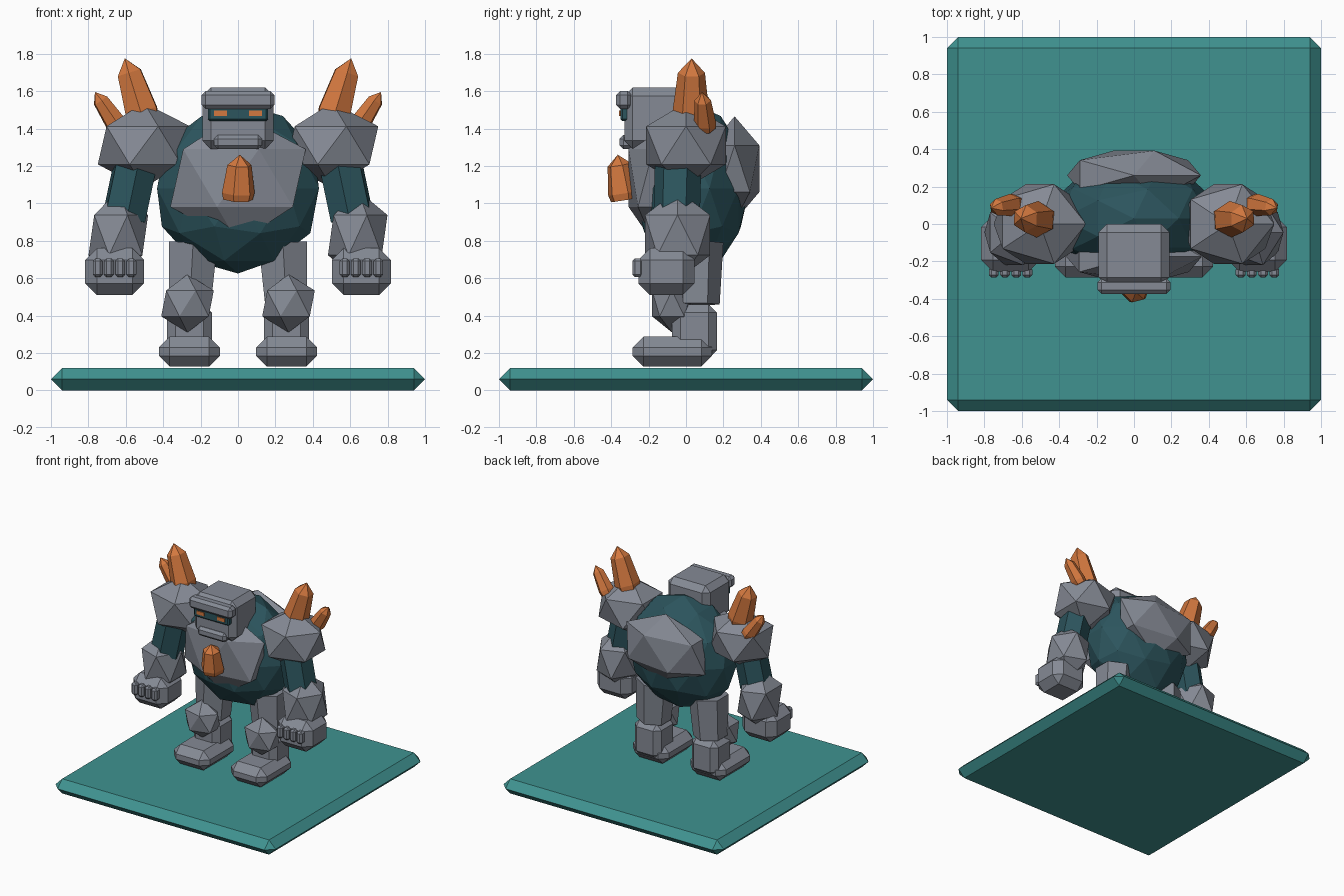
import bpy, bmesh, math
from mathutils import Vector, Matrix

if "Cube" in bpy.data.objects:
    bpy.data.objects.remove(bpy.data.objects["Cube"])


def material(name, rgb):
    m = bpy.data.materials.new(name)
    m.diffuse_color = (*rgb, 1)
    m.use_nodes = True
    m.node_tree.nodes["Principled BSDF"].inputs["Base Color"].default_value = m.diffuse_color
    return m


STONE = material("stone grey", (0.235, 0.255, 0.30))
DARK = material("dark teal", (0.025, 0.09, 0.11))
GROUND = material("ground teal", (0.05, 0.29, 0.28))
ORANGE = material("crystal orange", (0.66, 0.19, 0.05))


def finish(bm, name, mat):
    bmesh.ops.recalc_face_normals(bm, faces=bm.faces)
    me = bpy.data.meshes.new(name)
    bm.to_mesh(me)
    bm.free()
    me.materials.append(mat)
    ob = bpy.data.objects.new(name, me)
    bpy.context.collection.objects.link(ob)
    return ob


def rock(name, centre, radii, mat, subdiv=1):
    """Faceted ellipsoid."""
    bm = bmesh.new()
    bmesh.ops.create_icosphere(bm, subdivisions=subdiv, radius=1)
    bmesh.ops.scale(bm, vec=radii, verts=bm.verts)
    bmesh.ops.translate(bm, vec=centre, verts=bm.verts)
    return finish(bm, name, mat)


def block(name, lo, hi, bevel, mat):
    """Chamfered box between two corners."""
    lo, hi = Vector(lo), Vector(hi)
    bm = bmesh.new()
    bmesh.ops.create_cube(bm, size=1)
    bmesh.ops.scale(bm, vec=hi - lo, verts=bm.verts)
    bmesh.ops.translate(bm, vec=(lo + hi) / 2, verts=bm.verts)
    if bevel:
        bmesh.ops.bevel(bm, geom=bm.edges[:], offset=bevel, segments=1,
                        affect='EDGES', profile=0.5)
    return finish(bm, name, mat)


def spire(name, start, end, profile, sides, mat):
    """Faceted shaft along a line; profile is (fraction, radius)."""
    start, end = Vector(start), Vector(end)
    turn = (end - start).to_track_quat('Z', 'Y').to_matrix()
    length = (end - start).length
    bm = bmesh.new()
    rings = []
    for t, r in profile:
        if r == 0:
            rings.append([bm.verts.new(start + turn @ Vector((0, 0, t * length)))])
            continue
        rings.append([bm.verts.new(start + turn @ Vector((
            r * math.cos(math.tau * i / sides), r * math.sin(math.tau * i / sides),
            t * length))) for i in range(sides)])
    for a, b in zip(rings, rings[1:]):
        for i in range(sides):
            j = (i + 1) % sides
            if len(b) == 1:
                bm.faces.new((a[i], a[j], b[0]))
            else:
                bm.faces.new((a[i], a[j], b[j], b[i]))
    bm.faces.new(rings[0])
    if len(rings[-1]) > 1:
        bm.faces.new(rings[-1])
    return finish(bm, name, mat)


def crystal(name, base, tip, r):
    return spire(name, base, tip, [(0, r * 0.9), (0.15, r), (0.77, r * 0.74), (1, 0)],
                 6, ORANGE)


# Ground slab
block("ground_slab", (-1, -1, 0), (1, 1, 0.12), 0.06, GROUND)

# Body and its armour plates
rock("torso", (0, 0.03, 1.08), (0.455, 0.31, 0.455), DARK, 2)
rock("chest_plate", (0, -0.175, 1.135), (0.405, 0.155, 0.345), STONE)
rock("back_plate", (0, 0.26, 1.185), (0.40, 0.155, 0.28), STONE)
crystal("chest_crystal", (0, -0.325, 1.02), (0.01, -0.365, 1.26), 0.09)

# Head
block("head", (-0.19, -0.33, 1.29), (0.19, 0.0, 1.62), 0.045, STONE)
block("brow", (-0.195, -0.375, 1.505), (0.195, -0.29, 1.60), 0.022, STONE)
block("visor", (-0.16, -0.35, 1.44), (0.16, -0.30, 1.515), 0.01, DARK)
block("jaw", (-0.128, -0.355, 1.29), (0.128, -0.27, 1.365), 0.02, STONE)

for side, s in (("left", -1), ("right", 1)):
    def span(x, w):
        return s * x - w, s * x + w

    # Eye
    a, b = span(0.093, 0.034)
    block(side + "_eye", (a, -0.357, 1.467), (b, -0.349, 1.495), 0, ORANGE)

    # Arm
    rock(side + "_shoulder", (s * 0.503, 0, 1.31), (0.276, 0.25, 0.228), STONE)
    spire(side + "_upper_arm", (s * 0.53, -0.04, 1.30), (s * 0.61, -0.05, 0.92),
          [(0, 0.125), (1, 0.125)], 6, DARK)
    rock(side + "_forearm", (s * 0.64, -0.045, 0.83), (0.178, 0.205, 0.24), STONE)
    a, b = span(0.66, 0.157)
    block(side + "_hand", (a, -0.255, 0.51), (b, 0.045, 0.76), 0.062, STONE)
    for i in range(4):
        a, b = span(0.57 + 0.06 * i, 0.026)
        block(f"{side}_finger_{i + 1}", (a, -0.287, 0.605), (b, -0.23, 0.705), 0.014, STONE)

    # Shoulder crystals
    crystal(side + "_large_crystal", (s * 0.50, 0.025, 1.44), (s * 0.605, 0.03, 1.775), 0.098)
    crystal(side + "_small_crystal", (s * 0.635, 0.105, 1.40), (s * 0.765, 0.085, 1.595), 0.06)

    # Leg
    spire(side + "_thigh", (s * 0.24, 0.05, 0.79), (s * 0.258, 0.05, 0.46),
          [(0, 0.15), (1, 0.13)], 6, STONE)
    block(side + "_shin", (s * 0.26 - 0.12, -0.075, 0.17), (s * 0.26 + 0.12, 0.165, 0.46),
          0.045, STONE)
    rock(side + "_knee", (s * 0.27, -0.075, 0.465), (0.157, 0.125, 0.155), STONE)
    a, b = span(0.26, 0.163)
    block(side + "_foot", (a, -0.285, 0.127), (b, 0.14, 0.287), 0.058, STONE)
